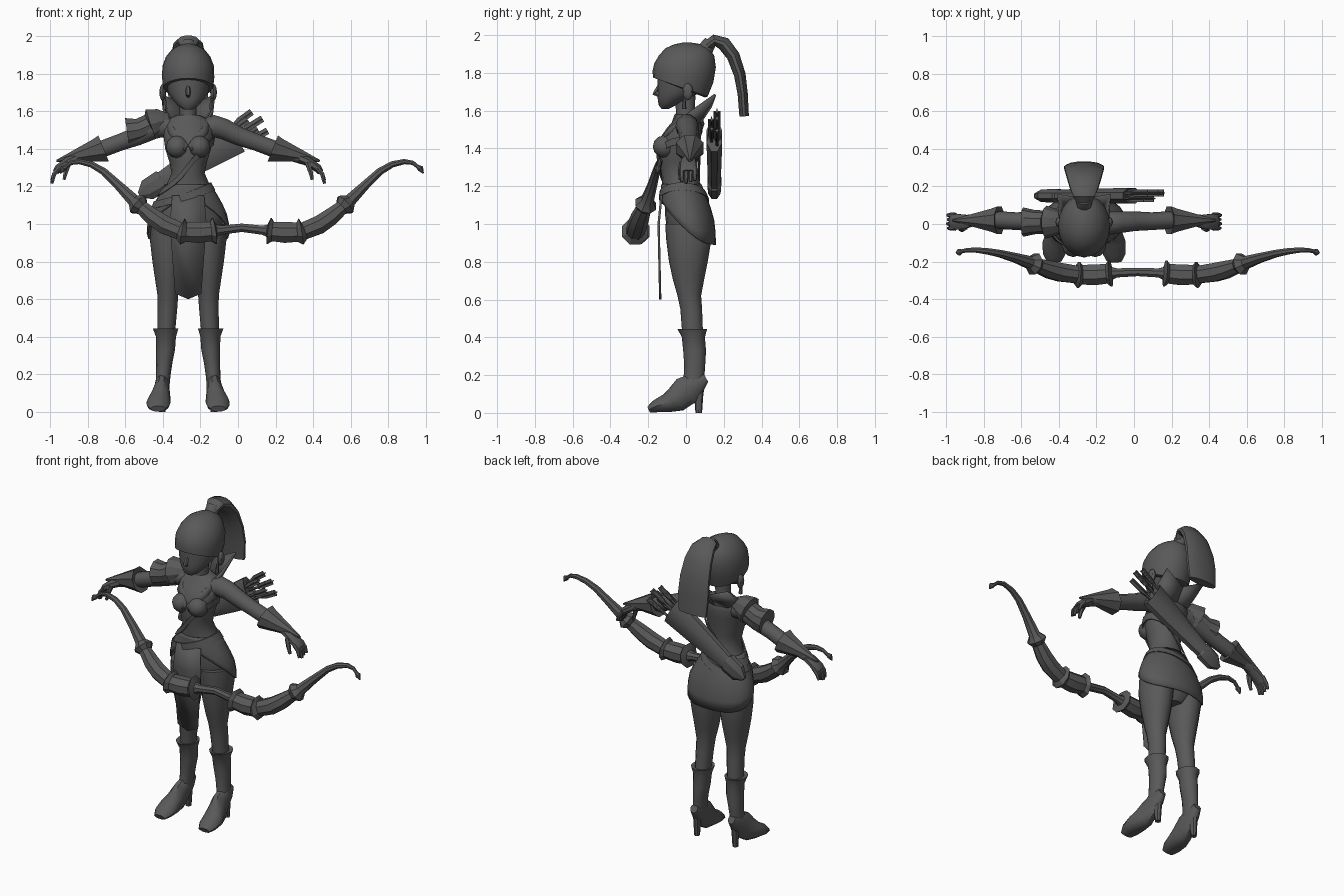
import bpy, bmesh, math
from mathutils import Vector

CX = -0.265          # body centre line
GREY = bpy.data.materials.new("dark_grey")
GREY.diffuse_color = (0.1, 0.1, 0.1, 1)


def make(name, verts, faces, angle=40, thick=0):
    me = bpy.data.meshes.new(name)
    me.from_pydata([tuple(v) for v in verts], [], faces)
    bm = bmesh.new()
    bm.from_mesh(me)
    bmesh.ops.recalc_face_normals(bm, faces=bm.faces)
    bm.to_mesh(me)
    bm.free()
    me.materials.append(GREY)
    ob = bpy.data.objects.new(name, me)
    bpy.context.collection.objects.link(ob)
    if thick:
        m = ob.modifiers.new("thickness", 'SOLIDIFY')
        m.thickness, m.offset = thick, 0
    bpy.ops.object.select_all(action='DESELECT')
    ob.select_set(True)
    bpy.context.view_layer.objects.active = ob
    bpy.ops.object.shade_smooth_by_angle(angle=math.radians(angle))
    return ob


def bridge(name, rings, caps=True, **kw):
    """Skin a list of equal closed rings."""
    n = len(rings[0])
    verts = [p for r in rings for p in r]
    faces = [(i * n + j, i * n + (j + 1) % n, (i + 1) * n + (j + 1) % n, (i + 1) * n + j)
             for i in range(len(rings) - 1) for j in range(n)]
    if caps:
        faces += [tuple(range(n)), tuple(range(len(verts) - n, len(verts)))]
    return make(name, verts, faces, **kw)


def stack(name, rows, n=16, **kw):
    """Rows: z, x centre, half width, y front, y back, optional rise from front to back."""
    rings = []
    for z, x, w, yf, yb, *rise in rows:
        k = rise[0] if rise else 0
        rings.append([(x + w * math.sin(a), (yf + yb) / 2 - (yb - yf) / 2 * math.cos(a),
                       z - k / 2 * math.cos(a)) for a in (2 * math.pi * j / n for j in range(n))])
    return bridge(name, rings, **kw)


def tube(name, rows, n=10, ref=(0, 1, 0), **kw):
    """Rows: x, y, z, radius in the bending plane, radius along ref."""
    pts = [Vector(r[:3]) for r in rows]
    rings = []
    for i, r in enumerate(rows):
        t = (pts[min(i + 1, len(pts) - 1)] - pts[max(i - 1, 0)]).normalized()
        b = Vector(ref)
        b = (b - t * b.dot(t)).normalized()
        a = t.cross(b)
        rb = r[4] if len(r) > 4 else r[3]
        rings.append([pts[i] + a * r[3] * math.cos(q) + b * rb * math.sin(q)
                      for q in (2 * math.pi * (j + .5) / n for j in range(n))])
    return bridge(name, rings, **kw)


def ball(name, c, r, n=12):
    rows = [(c[2] - r[2] * math.cos(t), c[0], r[0] * math.sin(t),
             c[1] - r[1] * math.sin(t), c[1] + r[1] * math.sin(t))
            for t in (math.pi * (i + .08) / 6.16 for i in range(7))]
    return stack(name, rows, n)


# Head, hair and neck
stack("face", [(z, CX, w, f, b) for z, w, f, b in [
    (1.61, .025, -.13, -.09), (1.63, .055, -.145, -.05), (1.665, .085, -.15, .02),
    (1.70, .107, -.15, .08), (1.75, .12, -.15, .12), (1.80, .122, -.15, .13)]])
stack("hair_cap", [(z, CX, w, f, b, k) for z, w, f, b, k in [
    (1.72, .118, -.155, .10, -.10), (1.725, .133, -.175, .115, -.10), (1.78, .139, -.177, .145, -.06),
    (1.84, .137, -.168, .158, -.02), (1.89, .118, -.145, .15, 0), (1.93, .085, -.11, .125, 0),
    (1.952, .045, -.06, .08, 0), (1.96, .01, -.02, .03, 0)]], n=20)
tube("nose", [(CX, -.14, 1.74, .008), (CX, -.155, 1.705, .014), (CX, -.168, 1.69, .012),
              (CX, -.145, 1.68, .01)], 6, ref=(1, 0, 0))
stack("neck", [(1.48, CX, .06, -.06, .06), (1.56, CX, .045, -.05, .045), (1.68, CX, .045, -.06, .05)])
tube("hair_tie", [(CX, .09, 1.90, .045), (CX, .115, 1.945, .04), (CX, .13, 1.965, .035)], ref=(1, 0, 0))
tube("ponytail", [(CX, .11, 1.94, .03, .04), (CX, .15, 1.972, .032, .06), (CX, .20, 1.955, .038, .08),
                  (CX, .25, 1.89, .036, .095), (CX, .285, 1.79, .032, .105),
                  (CX, .30, 1.69, .028, .11), (CX, .308, 1.57, .026, .10)], 12, ref=(1, 0, 0))

# Torso
stack("torso", [(z, CX, w, f, b) for z, w, f, b in [
    (1.15, .15, -.125, .10), (1.20, .118, -.125, .08), (1.27, .088, -.13, .06), (1.33, .10, -.14, .062),
    (1.40, .122, -.145, .07), (1.46, .13, -.135, .08), (1.51, .14, -.10, .085), (1.55, .125, -.065, .08),
    (1.58, .06, -.05, .06)]])
stack("pelvis", [(.86, CX, .06, -.07, .09), (.92, CX, .16, -.095, .125), (1.04, CX, .19, -.11, .13),
                 (1.17, CX, .13, -.115, .09)])


def collar_side(s):
    top = [(0, .13, 1.62), (.14, .155, 1.685), (.128, .03, 1.60), (.075, -.085, 1.51), (0, -.15, 1.42)]
    low = [(0, .07, 1.53), (.08, .065, 1.54), (.112, -.01, 1.52), (.10, -.095, 1.475), (.02, -.16, 1.39)]
    v = [(CX + s * x, y, z) for x, y, z in top + low]
    make("collar", v, [(i, i + 1, i + 6, i + 5) for i in range(4)], thick=.014)


def band(name, low, high, rows):
    """Tilted band hugging the body; low and high are its heights at the two sides."""
    n, rings = 20, []
    for dz, grow in ((-.02, .004), (-.02, .012), (.02, .012), (.02, .004)):
        ring = []
        for j in range(n):
            a = 2 * math.pi * j / n
            z = (low + high) / 2 + (high - low) / 2 * math.sin(a) + dz
            i = max(k for k in range(len(rows) - 1) if rows[k][0] <= z or k == 0)
            p, q = rows[i], rows[i + 1]
            t = (z - p[0]) / (q[0] - p[0])
            w, f, b = [p[m] + (q[m] - p[m]) * t for m in (1, 2, 3)]
            ring.append((CX + (w + grow) * math.sin(a),
                         (f + b) / 2 - ((b - f) / 2 + grow) * math.cos(a), z))
        rings.append(ring)
    bridge(name, rings + [rings[0]], caps=False)


BODY = [(1.00, .212, -.12, .147), (1.12, .172, -.132, .115), (1.20, .12, -.127, .082),
        (1.27, .088, -.13, .06), (1.33, .10, -.142, .065), (1.40, .122, -.158, .075),
        (1.46, .13, -.145, .08), (1.55, .13, -.09, .08)]
band("belt", 1.10, 1.20, BODY)
band("chest_strap", 1.17, 1.44, BODY)

# Skirt: hem sweeps from high in front to low at the back
SK = [(.88, .215, -.10, .155), (.97, .217, -.112, .152), (1.04, .208, -.125, .143),
      (1.12, .172, -.131, .115), (1.21, .117, -.127, .078)]
rings = []
for r in range(6):
    ring = []
    for j in range(24):
        a = 2 * math.pi * j / 24
        hem = .89 + .24 * ((1 + math.cos(a)) / 2) ** 2
        z = 1.21 + (hem - 1.21) * r / 5
        i = max(k for k in range(4) if SK[k][0] <= z)
        p, q = SK[i], SK[i + 1]
        t = (z - p[0]) / (q[0] - p[0])
        w, f, b = [p[m] + (q[m] - p[m]) * t for m in (1, 2, 3)]
        ring.append((CX + w * math.sin(a), (f + b) / 2 - (b - f) / 2 * math.cos(a), z))
    rings.append(ring)
bridge("skirt", rings, caps=False, thick=.008)
make("front_cloth", [(CX + x, y, z) for x, y, z in [
    (-.085, -.13, 1.15), (.085, -.13, 1.15), (.098, -.145, 1.0), (.07, -.137, .63),
    (0, -.136, .60), (-.07, -.137, .63), (-.098, -.145, 1.0)]], [(0, 1, 2, 6), (2, 3, 4, 5, 6)], thick=.012)

# Paired parts, mirrored about the body centre line
for s in (1, -1):
    X = lambda x: CX + s * x
    collar_side(s)
    ball("breast", (X(.058), -.112, 1.41), (.06, .064, .06))
    ball("ear", (X(.135), .01, 1.70), (.018, .028, .045), 8)
    tube("earring", [(X(.125), -.01, 1.67, .007), (X(.12), -.01, 1.61, .012)], 6)

    stack("leg", [(z, X(x), w, f, b) for z, x, w, f, b in [
        (1.0, .10, .095, -.11, .125), (.92, .107, .097, -.105, .135), (.80, .105, .085, -.09, .115),
        (.70, .106, .069, -.068, .095), (.62, .108, .055, -.045, .08), (.55, .11, .052, -.03, .085),
        (.42, .117, .047, -.02, .09)]], 12)
    stack("boot_shaft", [(z, X(x), w, f, b) for z, x, w, f, b in [
        (.44, .12, .052, -.03, .09), (.445, .12, .068, -.045, .112), (.40, .118, .053, -.022, .10),
        (.33, .12, .05, -.015, .106), (.26, .127, .043, -.01, .102), (.20, .132, .039, -.012, .098),
        (.13, .137, .037, -.02, .09)]], 12)
    tube("boot_foot", [(X(x), y, (lo + hi) / 2, (hi - lo) / 2, w) for x, y, lo, hi, w in [
        (.135, .105, .16, .21, .025), (.137, .06, .10, .22, .038), (.14, 0, .035, .20, .042),
        (.148, -.05, 0, .145, .055), (.157, -.10, 0, .105, .064), (.16, -.16, 0, .07, .06),
        (.16, -.198, 0, .035, .04)]], 10, ref=(1, 0, 0))
    stack("boot_heel", [(0, X(.138), .018, .05, .085), (.10, X(.137), .022, .042, .092),
                        (.18, X(.135), .032, .03, .108)], 8)

    tube("arm", [(X(x), y, z, r) for x, y, z, r in [
        (.08, 0, 1.505, .055), (.14, .005, 1.52, .062), (.19, .01, 1.505, .058), (.27, .015, 1.467, .052),
        (.36, .015, 1.435, .047), (.44, .02, 1.405, .047), (.55, .02, 1.37, .037), (.62, .02, 1.342, .03)]])
    tube("bracer", [(X(.47), .02, 1.40, .04), (X(.45), .02, 1.402, .08), (X(.49), .02, 1.392, .066),
                    (X(.58), .02, 1.368, .04), (X(.70), .02, 1.335, .006)], 8)
    tube("palm", [(X(.59), .015, 1.352, .028), (X(.64), .012, 1.33, .026, .042),
                  (X(.69), .012, 1.295, .024, .045), (X(.705), .012, 1.275, .018, .04)], 8)
    for k in range(4):
        y = -.022 + .023 * k
        tube("finger", [(X(.685), y, 1.30, .014), (X(.713), y, 1.265, .013),
                        (X(.722 + .004 * (k % 2)), y, 1.215 + .008 * abs(k - 1), .009)], 6)
    tube("thumb", [(X(.635), -.02, 1.325, .016), (X(.65), -.03, 1.28, .014), (X(.66), -.03, 1.235, .009)], 6)

# Layered shoulder guard on one side only
tube("shoulder_guard", [(CX - x, .01, z, r) for x, z, r in [
    (.10, 1.55, .04), (.15, 1.545, .07), (.20, 1.53, .088), (.205, 1.527, .062), (.26, 1.50, .064),
    (.325, 1.49, .078), (.325, 1.49, .05)]], 10, angle=30)

# Quiver and arrows, lying flat across the back
D = Vector((math.cos(math.radians(31)), 0, math.sin(math.radians(31))))
N = Vector((-D.z, 0, D.x))
BASE = Vector((-.525, .15, 1.155))
tube("quiver", [(*(BASE + D * d), w, t) for d, w, t in [
    (0, .015, .015), (.05, .062, .036), (.14, .066, .04), (.15, .055, .036), (.42, .085, .042),
    (.60, .10, .045), (.56, .075, .03)]], 8, angle=30)
for k, (off, ln) in enumerate([(-.06, .76), (-.025, .72), (.01, .77), (.045, .70), (.07, .74)]):
    y = Vector((0, .014 * (-1) ** k, 0))
    a, b = BASE + D * .4 + N * off * .6 + y, BASE + D * ln + N * off + y
    tube("arrow", [(*a, .008), (*b, .008)], 6)
    for wide, thin in ((.026, .004), (.004, .026)):
        tube("fletching", [(*b.lerp(a, .34), wide * .5, thin * .5), (*b.lerp(a, .24), wide, thin),
                           (*b, wide, thin)], 4, angle=20)

# Bow: grip, swollen guards with rims, slim curled tips
HALF = [(0, -.255, .98, .024), (.11, -.26, .967, .026), (.135, -.262, .965, .035), (.145, -.263, .963, .076),
        (.165, -.265, .96, .056), (.23, -.27, .955, .06), (.295, -.27, .957, .056), (.315, -.27, .96, .075),
        (.33, -.268, .963, .05), (.41, -.257, .995, .053), (.47, -.243, 1.035, .05), (.53, -.222, 1.085, .04),
        (.55, -.213, 1.103, .062), (.575, -.205, 1.125, .036), (.65, -.18, 1.20, .027), (.735, -.157, 1.28, .021),
        (.80, -.145, 1.317, .018), (.865, -.138, 1.332, .015), (.91, -.14, 1.325, .012), (.935, -.145, 1.305, .011),
        (.95, -.15, 1.295, .018), (.965, -.153, 1.27, .004)]
tube("bow", [(.02 - d, y, z, r) for d, y, z, r in HALF[:0:-1]]
     + [(.02 + d, y, z, r) for d, y, z, r in HALF], 8, angle=30)
